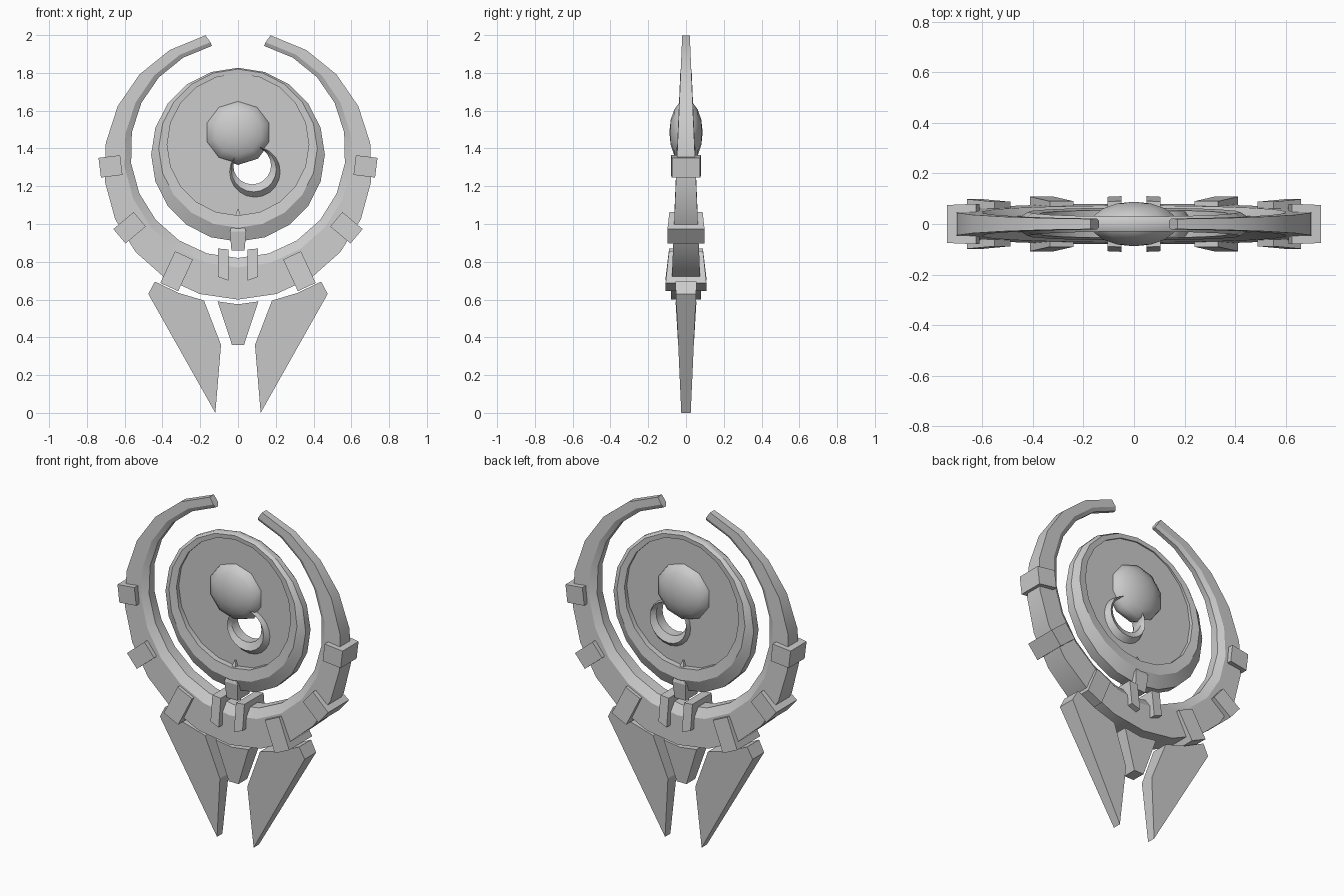
import bpy, bmesh
from math import sin, cos, radians, pi
from mathutils import Matrix, Vector

default = bpy.data.objects.get("Cube")
if default:
    bpy.data.objects.remove(default, do_unlink=True)

GREY = (0.6, 0.6, 0.6, 1.0)
mat = bpy.data.materials.new("light_grey")
mat.use_nodes = True
mat.diffuse_color = GREY
mat.node_tree.nodes["Principled BSDF"].inputs["Base Color"].default_value = GREY


def finish(name, bm, smooth=None):
    """Turn a bmesh into a named object, optionally smoothed below an angle."""
    bmesh.ops.recalc_face_normals(bm, faces=bm.faces)
    mesh = bpy.data.meshes.new(name)
    bm.to_mesh(mesh)
    bm.free()
    mesh.materials.append(mat)
    obj = bpy.data.objects.new(name, mesh)
    bpy.context.collection.objects.link(obj)
    if smooth:
        bpy.ops.object.select_all(action='DESELECT')
        obj.select_set(True)
        bpy.context.view_layer.objects.active = obj
        bpy.ops.object.shade_smooth_by_angle(angle=radians(smooth))
    return obj


def eccentric_ring(name, circles, steps, gap=0):
    """Skin offset circles (cx, cz, radius, depth at top, depth growth downward),
    front and back, leaving an optional gap at the top (degrees each side)."""
    bm = bmesh.new()
    section = [(c, -1) for c in circles] + [(c, 1) for c in reversed(circles)]
    loops = []
    for i in range(steps + 1 if gap else steps):
        a = radians(gap + (360 - 2 * gap) * i / steps)
        loop = []
        for (cx, cz, r, base, grow), side in section:
            z = cz + r * cos(a)
            loop.append(bm.verts.new((cx + r * sin(a), side * (base + grow * (2 - z)), z)))
        loops.append(loop)
    pairs = list(zip(loops, loops[1:]))
    if gap:
        bm.faces.new(loops[0])
        bm.faces.new(loops[-1])
    else:
        pairs.append((loops[-1], loops[0]))
    n = len(section)
    for p, q in pairs:
        for j in range(n):
            k = (j + 1) % n
            bm.faces.new((p[j], p[k], q[k], q[j]))
    return finish(name, bm, 30)


def plate(name, outline, depth, side=1):
    """Solid from an x-z outline whose half depth follows height."""
    bm = bmesh.new()
    front, back = ([bm.verts.new((side * x, s * depth(z), z)) for x, z in outline]
                   for s in (-1, 1))
    bm.faces.new(front)
    bm.faces.new(back)
    for i in range(len(front)):
        k = (i + 1) % len(front)
        bm.faces.new((front[i], front[k], back[k], back[i]))
    return finish(name, bm)


def block(name, x, z, length, width, tilt, inner, outer, side):
    """Tapered block; its length points toward the ring centre."""
    bm = bmesh.new()
    bmesh.ops.create_cube(bm, size=1)
    for v in bm.verts:
        half = inner if v.co.x < 0 else outer
        v.co = Vector((v.co.x * length, v.co.y * 2 * half, v.co.z * width))
    bm.transform(Matrix.Translation((x, 0, z)) @ Matrix.Rotation(radians(tilt), 4, 'Y'))
    bm.transform(Matrix.Scale(side, 4, (1, 0, 0)))
    return finish(name, bm)


# Open outer ring, heavier toward the bottom
eccentric_ring("outer_ring", [
    (0, 1.31, 0.71, 0.02, 0.043),
    (0, 1.375, 0.605, 0.02, 0.043),
    (0, 1.39, 0.57, 0.01, 0.022),
], 20, gap=14)

# Central disc: sloped edge, raised rim, recessed floor, round hole
eccentric_ring("central_disc", [
    (0, 1.367, 0.46, 0.01, 0.02),
    (0, 1.40, 0.42, 0.022, 0.042),
    (0, 1.42, 0.375, 0.02, 0.037),
    (0, 1.42, 0.375, 0.02, 0),
    (0.08, 1.30, 0.11, 0.02, 0),
], 20)

# Crescent collar around the hole
eccentric_ring("hole_collar", [
    (0.09, 1.275, 0.135, 0.018, 0),
    (0.083, 1.29, 0.12, 0.05, 0),
    (0.075, 1.31, 0.10, 0.03, 0),
], 20)

# Flattened ball in the disc
bm = bmesh.new()
bmesh.ops.create_uvsphere(bm, u_segments=10, v_segments=8, radius=1)
bm.transform(Matrix.Translation((0, 0, 1.485)) @ Matrix.Diagonal((0.18, 0.088, 0.172, 1))
             @ Matrix.Rotation(pi / 2, 4, 'X'))
finish("centre_ball", bm, 60)

# Pointed lug joining the disc to the ring
bm = bmesh.new()
levels = []
for z, hx, hy in ((0.86, 0.035, 0.055), (0.96, 0.043, 0.068), (1.08, 0.002, 0.03)):
    levels.append([bm.verts.new((sx * hx, sy * hy, z))
                   for sx, sy in ((-1, -1), (1, -1), (1, 1), (-1, 1))])
bm.faces.new(levels[0])
bm.faces.new(levels[-1])
for p, q in zip(levels, levels[1:]):
    for j in range(4):
        k = (j + 1) % 4
        bm.faces.new((p[j], p[k], q[k], q[j]))
finish("pointed_lug", bm)

# Mirrored parts: ring blocks, clamps and tail blades
BLADE = [(0.44, 0.695), (0.475, 0.63), (0.12, 0.0), (0.09, 0.36), (0.18, 0.595), (0.315, 0.635)]
CLAMP = [(0.05, 0.865), (0.105, 0.87), (0.105, 0.72), (0.05, 0.70)]
for label, side in (("left", 1), ("right", -1)):
    block(label + "_upper_block", 0.675, 1.305, 0.115, 0.105, 7, 0.08, 0.075, side)
    block(label + "_middle_block", 0.574, 0.98, 0.14, 0.10, 40, 0.088, 0.098, side)
    block(label + "_lower_block", 0.325, 0.75, 0.185, 0.104, 65, 0.09, 0.108, side)
    plate(label + "_clamp", CLAMP, lambda z: 0.11 - 0.12 * (z - 0.70), side)
    plate(label + "_tail_blade", BLADE, lambda z: 0.025 + 0.045 * z, side)

# Short centre tail
plate("centre_tail", [(-0.108, 0.59), (0, 0.575), (0.108, 0.59), (0.032, 0.36), (-0.032, 0.36)],
      lambda z: 0.02 + 0.06 * z)
